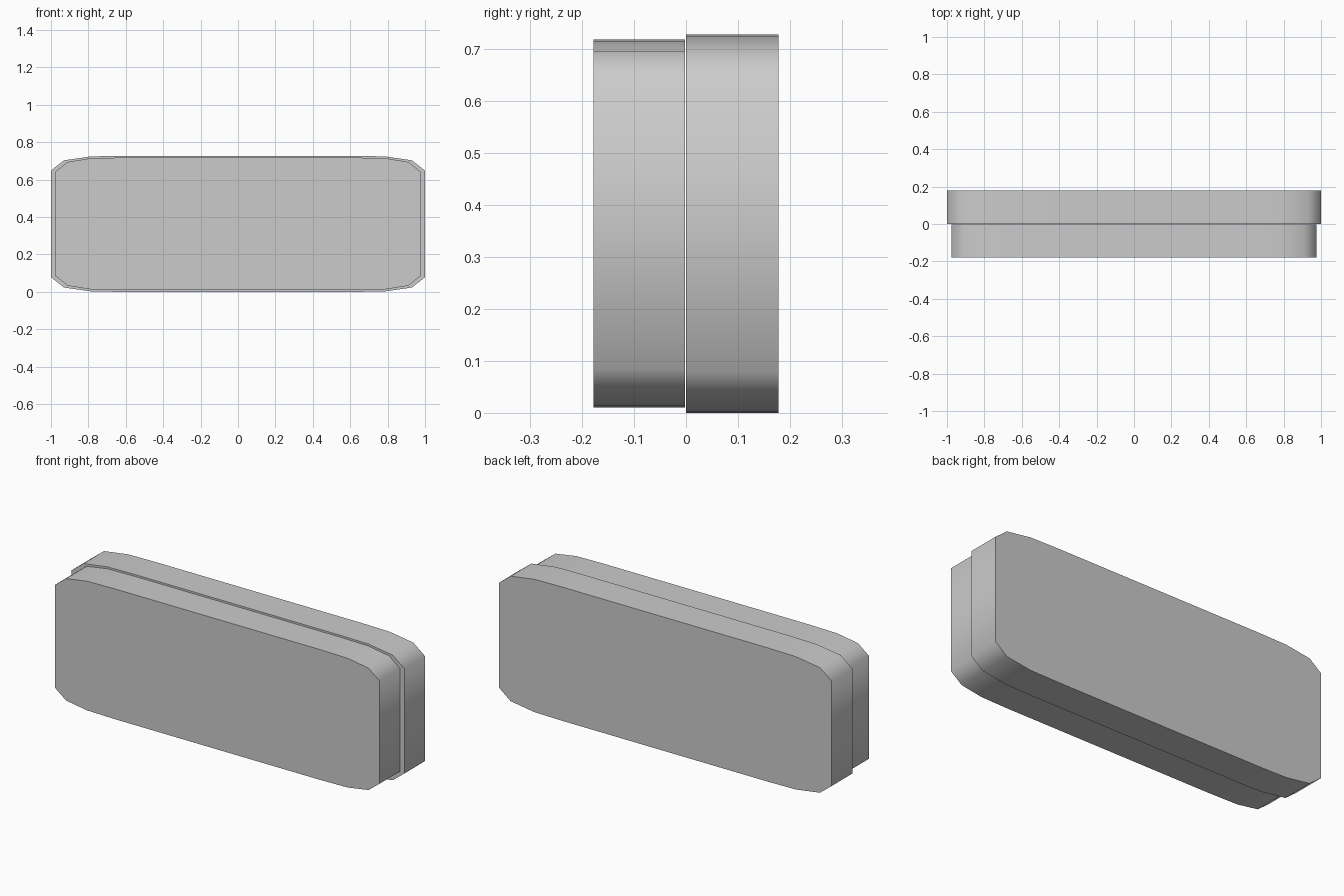
import bpy, bmesh

if "Cube" in bpy.data.objects:
    bpy.data.objects.remove(bpy.data.objects["Cube"])

def slab(name, corner, zc, y0, y1):
    # mirror one chamfered corner (x, height above centre) into a full outline
    rev = corner[::-1]
    outline = ([(x, zc + h) for x, h in corner] + [(-x, zc + h) for x, h in rev]
               + [(-x, zc - h) for x, h in corner] + [(x, zc - h) for x, h in rev])
    bm = bmesh.new()
    face = bm.faces.new([bm.verts.new((x, y0, z)) for x, z in outline])
    ext = bmesh.ops.extrude_face_region(bm, geom=[face], use_keep_orig=True)
    verts = [v for v in ext["geom"] if isinstance(v, bmesh.types.BMVert)]
    bmesh.ops.translate(bm, verts=verts, vec=(0, y1 - y0, 0))
    bmesh.ops.recalc_face_normals(bm, faces=bm.faces)
    me = bpy.data.meshes.new(name)
    bm.to_mesh(me)
    bm.free()
    ob = bpy.data.objects.new(name, me)
    bpy.context.collection.objects.link(ob)
    bpy.ops.object.select_all(action='DESELECT')
    ob.select_set(True)
    bpy.context.view_layer.objects.active = ob
    bpy.ops.object.shade_smooth_by_angle(angle=1.05)
    return ob

# Larger back half
slab("back_shell", [(1.0, 0.285), (0.93, 0.34), (0.785, 0.361), (0.62, 0.3635)],
     0.3635, 0.0, 0.178)
# Slightly smaller front half
slab("front_shell", [(0.975, 0.28), (0.91, 0.331), (0.785, 0.351), (0.62, 0.354)],
     0.364, -0.178, -0.002)
